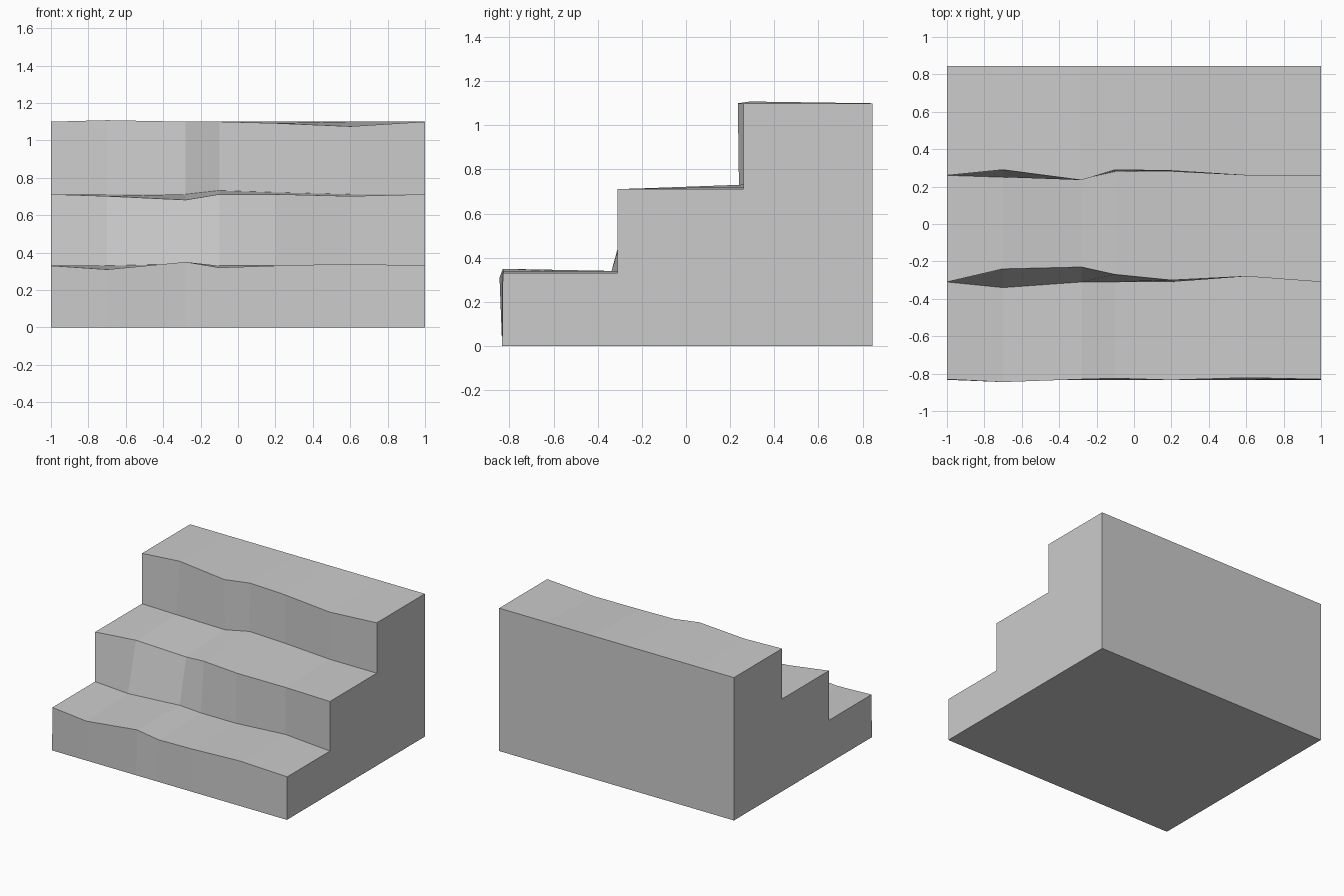
import bpy
import bmesh

default_cube = bpy.data.objects.get("Cube")
if default_cube:
    bpy.data.objects.remove(default_cube, do_unlink=True)

# Plain stone grey
stone = bpy.data.materials.new("stone_grey")
stone.use_nodes = True
colour = (0.6, 0.6, 0.6, 1)
stone.diffuse_color = colour
shader = next(n for n in stone.node_tree.nodes if n.type == "BSDF_PRINCIPLED")
shader.inputs["Base Color"].default_value = colour
shader.inputs["Roughness"].default_value = 0.9

# Positions across the width where the worn edges bend
stations = (-1, -.7, -.28, -.1, .2, .6, 1)
straight = (0,) * len(stations)


def edge(y, z, shift=straight, lift=straight):
    """Lengthwise edge with wear offsets in depth and height (hundredths)."""
    return [(x, y + dy / 100, z + dz / 100)
            for x, dy, dz in zip(stations, shift, lift)]


# Lengthwise edges in order around the stepped cross-section
outline = [
    # lower step: foot, nosing, inner corner
    edge(-.833, 0),
    edge(-.83, .33, (0, -1.5, 0, .5, -.4, .8, 0), (0, -2, 2, -1, 0, 1, 0)),
    edge(-.31, .33, (0, -3, 0, 0, 0, 3, 0), (0, 0, 1, 0, 0, 1, 0)),
    # middle step: nosing, inner corner
    edge(-.31, .712, (0, 7, 8, 4, 1, 3, 0), (0, -1, -3, 0, 0, -1, 0)),
    edge(.26, .712, (0, -1, -2, 2, 2, 0, 0), (0, 0, 0, 2, 1, 0, 0)),
    # top step: nosing
    edge(.26, 1.1, (0, 3, -2.5, 3, 2.5, 0, 0), (0, .8, 0, 0, -.8, -2.5, 0)),
    # back wall
    edge(.845, 1.1),
    edge(.845, 0),
]


def loft(name, edges, material):
    """Skin between neighbouring lengthwise edges and cap both ends."""
    bm = bmesh.new()
    rows = [[bm.verts.new(p) for p in points] for points in edges]
    for row, following in zip(rows, rows[1:] + rows[:1]):
        for i in range(len(row) - 1):
            bm.faces.new((row[i], row[i + 1], following[i + 1], following[i]))
    bm.faces.new([row[0] for row in rows])
    bm.faces.new([row[-1] for row in reversed(rows)])
    bmesh.ops.recalc_face_normals(bm, faces=bm.faces)
    mesh = bpy.data.meshes.new(name)
    bm.to_mesh(mesh)
    bm.free()
    mesh.materials.append(material)
    obj = bpy.data.objects.new(name, mesh)
    bpy.context.collection.objects.link(obj)
    return obj


# Worn three-step stair block
loft("stone_steps", outline, stone)
